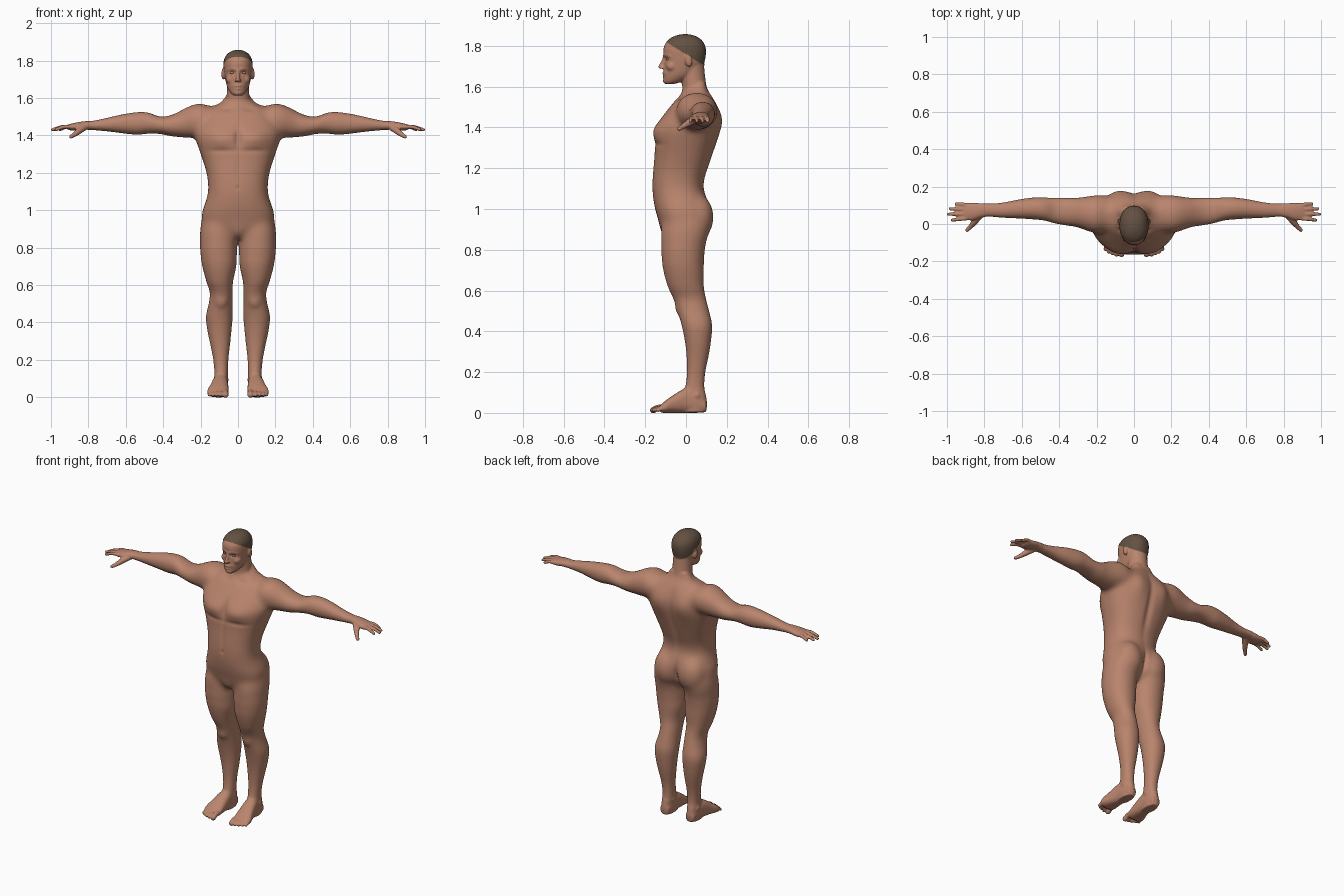
import bpy, bmesh, math
from mathutils import Vector, Matrix


def material(name, rgb):
    m = bpy.data.materials.new(name)
    m.diffuse_color = (*rgb, 1)
    return m


skin = material("skin", (0.485, 0.232, 0.152))
hair = material("hair_brown", (0.125, 0.083, 0.054))


def spline(rows, steps):
    """Catmull-Rom interpolation of rows of numbers."""
    out = []
    for i in range(len(rows) - 1):
        a, b, c, d = (rows[max(i - 1, 0)], rows[i], rows[i + 1], rows[min(i + 2, len(rows) - 1)])
        for k in range(steps):
            t = k / steps
            out.append([0.5 * (2 * q + (r - p) * t + (2 * p - 5 * q + 4 * r - s) * t * t
                               + (3 * q - p - 3 * r + s) * t ** 3) for p, q, r, s in zip(a, b, c, d)])
    return out + [list(rows[-1])]


def loft(bm, axis, rows, n=2.0, sides=40):
    """Closed skin over rows of (position, u centre, u radius, v min, v max)."""
    rings = []
    for pos, cu, ru, v0, v1 in spline(rows, 5):
        ring = []
        for k in range(sides):
            a = 2 * math.pi * k / sides
            c, s = math.cos(a), math.sin(a)
            u = cu + ru * math.copysign(abs(c) ** (2 / n), c)
            v = (v0 + v1) / 2 + (v1 - v0) / 2 * math.copysign(abs(s) ** (2 / n), s)
            co = {"z": (u, v, pos), "x": (pos, u, v), "y": (u, pos, v)}[axis]
            ring.append(bm.verts.new(co))
        rings.append(ring)
    for r0, r1 in zip(rings, rings[1:]):
        for k in range(sides):
            j = (k + 1) % sides
            bm.faces.new((r0[k], r0[j], r1[j], r1[k]))
    bm.faces.new(rings[0][::-1])
    bm.faces.new(rings[-1])


def blob(bm, c, r, tilt=0.0, axis="X", detail=3):
    m = Matrix.Translation(c) @ Matrix.Rotation(tilt, 4, axis) @ Matrix.Diagonal((*r, 1))
    bmesh.ops.create_icosphere(bm, subdivisions=detail, radius=1, matrix=m)


def tube(bm, pts, steps=9):
    """Chain of balls along points (x, y, z, radius)."""
    for x, y, z, r in spline(pts, steps):
        blob(bm, (x, y, z), (r, r, r), detail=2)


bm = bmesh.new()

# leg
loft(bm, "z", [(.003, .092, .034, -.03, .098), (.04, .092, .038, -.03, .104), (.08, .092, .037, -.02, .099),
               (.13, .09, .037, -.004, .091), (.20, .092, .041, .004, .096), (.28, .095, .053, .002, .112),
               (.35, .099, .064, -.006, .123), (.43, .10, .072, -.022, .129), (.50, .093, .064, -.043, .114),
               (.56, .09, .061, -.063, .099), (.62, .098, .072, -.090, .088), (.70, .100, .091, -.112, .088),
               (.76, .103, .097, -.119, .089), (.82, .104, .100, -.123, .096), (.90, .104, .099, -.122, .115),
               (.96, .10, .090, -.10, .105), (1.01, .10, .068, -.06, .07)], 2.1)
blob(bm, (.09, -.030, .525), (.036, .024, .05))        # kneecap
blob(bm, (.062, .045, .095), (.012, .02, .018))        # inner ankle
blob(bm, (.122, .05, .085), (.012, .02, .018))         # outer ankle
blob(bm, (.088, .055, .96), (.090, .083, .115))        # buttock

# foot and toes
loft(bm, "y", [(.098, .092, .028, .004, .06), (.05, .092, .038, 0, .10), (0, .095, .042, 0, .122),
               (-.05, .10, .049, 0, .095), (-.09, .106, .056, 0, .068), (-.11, .108, .056, 0, .052),
               (-.128, .106, .048, .004, .036)], 2.4)
for x, tip, r in ((.066, -.161, .0155), (.0935, -.166, .0095), (.1145, -.159, .009),
                  (.1345, -.149, .009), (.1535, -.137, .0085)):
    tube(bm, [(x, -.105, .030, r), (x, tip + .022, .025, r), (x + .001, tip, .013, r * 1.1)], 6)

# arm and palm
loft(bm, "x", [(.10, .055, .08, 1.40, 1.545), (.16, .055, .098, 1.395, 1.56), (.20, .053, .103, 1.39, 1.573),
               (.25, .055, .094, 1.387, 1.562), (.30, .061, .081, 1.388, 1.538), (.36, .066, .075, 1.396, 1.508),
               (.42, .071, .070, 1.408, 1.502), (.48, .08, .062, 1.409, 1.523), (.54, .083, .059, 1.403, 1.525),
               (.62, .08, .051, 1.411, 1.513), (.70, .074, .042, 1.421, 1.495), (.77, .074, .037, 1.427, 1.480),
               (.82, .072, .039, 1.431, 1.476), (.86, .067, .047, 1.427, 1.470), (.895, .066, .046, 1.427, 1.462),
               (.912, .066, .041, 1.432, 1.457)], 2.1)
# fingers and thumb
for y0, y1, tip in ((.102, .107, .951), (.078, .081, .983), (.054, .052, .992), (.031, .021, .973)):
    tube(bm, [(.885, y0, 1.446, .0115), ((.885 + tip) / 2, (y0 + y1) / 2, 1.446, .011), (tip, y1, 1.431, .0095)])
tube(bm, [(.815, .055, 1.448, .019), (.85, .015, 1.424, .018), (.872, -.012, 1.406, .0135), (.893, -.033, 1.393, .011)])

# neck to shoulder slope
tube(bm, [(.03, .065, 1.60, .035), (.085, .065, 1.535, .042), (.16, .06, 1.50, .055)])

# ear, brow, cheek, nostril
blob(bm, (.079, .012, 1.728), (.010, .018, .031), .2)
tube(bm, [(.008, -.105, 1.752, .009), (.03, -.096, 1.757, .010), (.052, -.075, 1.750, .010)])
blob(bm, (.040, -.068, 1.700), (.026, .028, .026))
blob(bm, (.011, -.115, 1.693), (.007, .010, .007))

# mirror all side parts
dup = bmesh.ops.duplicate(bm, geom=bm.verts[:] + bm.edges[:] + bm.faces[:])["geom"]
for e in dup:
    if isinstance(e, bmesh.types.BMVert):
        e.co.x *= -1
bmesh.ops.reverse_faces(bm, faces=[e for e in dup if isinstance(e, bmesh.types.BMFace)])

# torso
loft(bm, "z", [(.85, 0, .07, -.09, .04), (.90, 0, .17, -.122, .09), (.96, 0, .194, -.140, .11),
               (1.0, 0, .190, -.152, .115), (1.05, 0, .172, -.161, .104), (1.10, 0, .160, -.166, .087),
               (1.15, 0, .161, -.165, .092), (1.20, 0, .169, -.161, .109), (1.28, 0, .193, -.154, .136),
               (1.34, 0, .214, -.152, .154), (1.40, 0, .232, -.142, .167), (1.45, 0, .222, -.118, .168),
               (1.50, 0, .19, -.080, .154), (1.54, 0, .155, -.047, .136), (1.57, 0, .095, -.017, .117),
               (1.60, 0, .055, 0, .10)], 2.4, 56)
blob(bm, (0, -.095, .915), (.036, .036, .06))
# neck
loft(bm, "z", [(1.50, 0, .080, -.04, .13), (1.56, 0, .068, -.02, .114), (1.60, 0, .062, -.019, .102),
               (1.65, 0, .059, -.024, .094), (1.71, 0, .058, -.03, .088)])
# head
loft(bm, "z", [(1.613, 0, .022, -.103, -.06), (1.628, 0, .040, -.109, -.01), (1.66, 0, .058, -.107, .045),
               (1.70, 0, .068, -.107, .08), (1.74, 0, .074, -.107, .093), (1.78, 0, .076, -.111, .096),
               (1.81, 0, .071, -.102, .088), (1.835, 0, .055, -.078, .067), (1.850, 0, .031, -.045, .036),
               (1.856, 0, .006, -.015, .006)], 2.2)
# nose, muzzle, lips, chin
tube(bm, [(0, -.106, 1.745, .008), (0, -.117, 1.718, .0085), (0, -.126, 1.697, .011)])
blob(bm, (0, -.080, 1.665), (.042, .032, .040))
tube(bm, [(-.022, -.100, 1.664, .006), (0, -.110, 1.663, .008), (.022, -.100, 1.664, .006)])
tube(bm, [(-.018, -.100, 1.651, .006), (0, -.108, 1.649, .008), (.018, -.100, 1.651, .006)])
blob(bm, (0, -.098, 1.628), (.021, .016, .014))

# fuse everything into one skin
raw = bpy.data.meshes.new("body_raw")
bm.to_mesh(raw)
bm.free()
body = bpy.data.objects.new("body", raw)
bpy.context.collection.objects.link(body)
mod = body.modifiers.new("fuse", "REMESH")
mod.mode = "VOXEL"
mod.voxel_size = 0.0052
dg = bpy.context.evaluated_depsgraph_get()
mesh = bpy.data.meshes.new_from_object(body.evaluated_get(dg))
body.modifiers.clear()
body.data = mesh
mesh.name = "body"
mesh.materials.clear()
mesh.materials.append(skin)
mesh.materials.append(hair)

bm = bmesh.new()
bm.from_mesh(mesh)


def smooth(verts, times):
    for _ in range(times):
        bmesh.ops.smooth_vert(bm, verts=verts, factor=0.5, use_axis_x=True, use_axis_y=True, use_axis_z=True)


# soften the trunk strongly, limbs less, hands, feet and face lightly
smooth([v for v in bm.verts if abs(v.co.x) < .34 and .80 < v.co.z < 1.59], 60)
smooth([v for v in bm.verts if abs(v.co.x) < .8 and .1 < v.co.z < 1.61], 24)

# surface modelling: centre (mirrored in x), spread, push
pushes = [((.031, -.105, 1.735), (.016, .03, .009), (0, .010, 0)),     # eye socket
          ((0, -.115, 1.657), (.024, .02, .004), (0, .005, 0)),        # mouth
          ((.09, -.14, 1.385), (.080, .09, .050), (0, -.020, 0)),      # chest muscle
          ((.09, -.15, 1.318), (.080, .06, .014), (0, .006, 0)),       # crease below it
          ((0, -.15, 1.39), (.018, .05, .06), (0, .014, 0)),           # breastbone
          ((0, .14, 1.30), (.022, .06, .20), (0, -.012, 0)),           # spine
          ((.09, .16, 1.44), (.055, .06, .09), (0, .015, 0)),          # shoulder blade
          ((0, -.16, 1.12), (.009, .03, .010), (0, .005, 0)),          # navel
          ((0, -.16, 1.22), (.014, .05, .09), (0, .004, 0)),           # belly line
          ((.06, -.04, 1.545), (.035, .03, .016), (0, .006, -.004)),   # collar hollow
          ((0, .12, .94), (.012, .07, .07), (0, -.016, 0))]            # cleft
for v in bm.verts:
    x, y, z = abs(v.co.x), v.co.y, v.co.z
    for c, r, d in pushes:
        q = ((x - c[0]) / r[0]) ** 2 + ((y - c[1]) / r[1]) ** 2 + ((z - c[2]) / r[2]) ** 2
        if q < 7:
            v.co += Vector(d) * math.exp(-q)
smooth(bm.verts[:], 2)

# hair: cut along a sloping hairline and raise slightly
point, normal = Vector((0, 0, 1.760)), Vector((0, .62, 1)).normalized()
head = [f for f in bm.faces if f.calc_center_median().z > 1.66]
geom = set(head) | {e for f in head for e in f.edges} | {v for f in head for v in f.verts}
bmesh.ops.bisect_plane(bm, geom=list(geom), plane_co=point, plane_no=normal)
bm.normal_update()
hair_verts = set()
for f in bm.faces:
    f.smooth = True
    f.material_index = int((f.calc_center_median() - point).dot(normal) > 0)
    if f.material_index:
        hair_verts.update(f.verts)
for v in hair_verts:
    v.co += v.normal * .002
bm.to_mesh(mesh)
bm.free()

# eyes
for side in (-1, 1):
    em = bpy.data.meshes.new("eye")
    eb = bmesh.new()
    blob(eb, (side * .031, -.087, 1.735), (.013, .012, .007))
    for f in eb.faces:
        f.smooth = True
    eb.to_mesh(em)
    eb.free()
    em.materials.append(skin)
    bpy.context.collection.objects.link(bpy.data.objects.new("eye", em))
